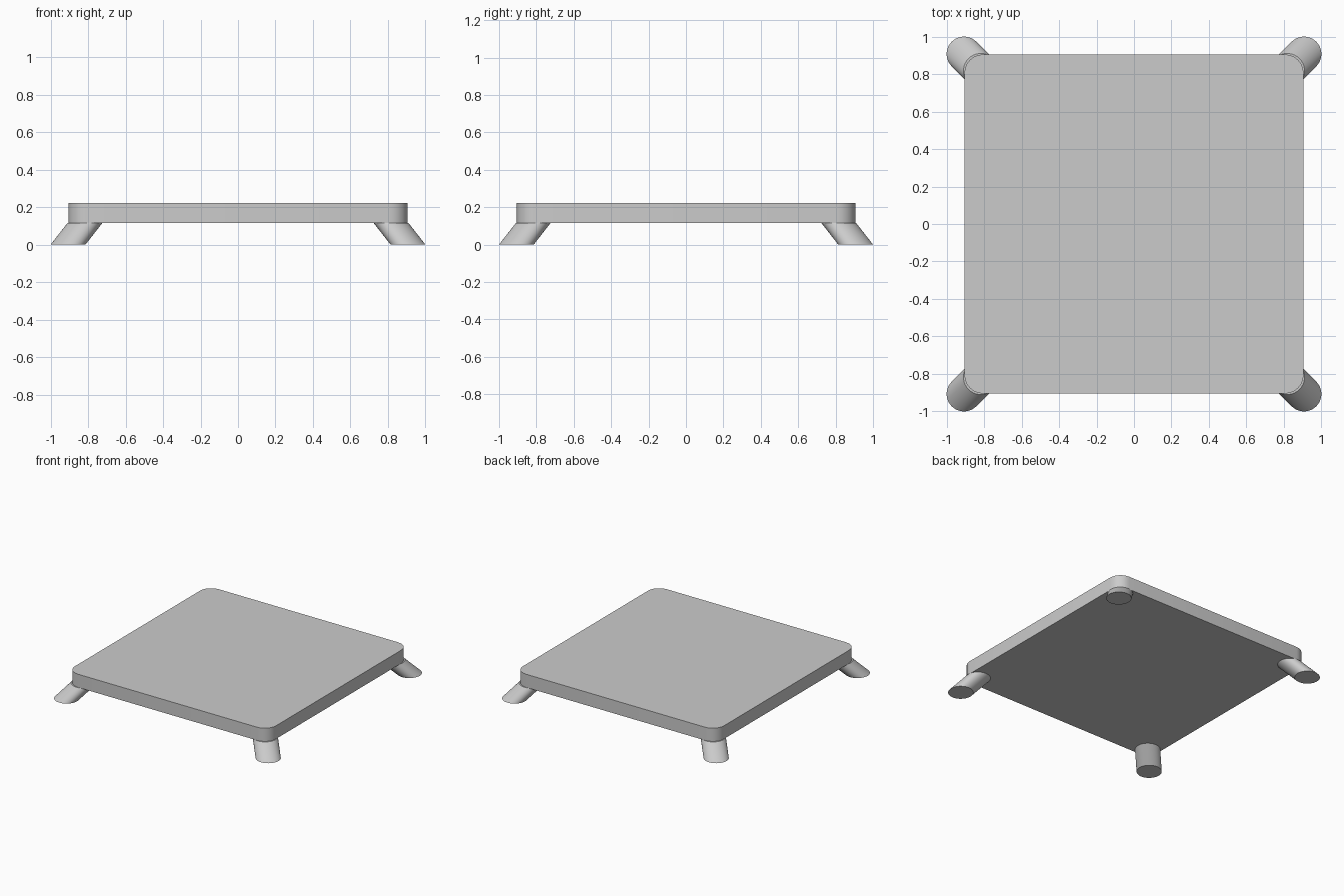
import bpy, bmesh
from math import cos, sin, pi

if "Cube" in bpy.data.objects:
    bpy.data.objects.remove(bpy.data.objects["Cube"])

HALF, RADIUS, SEGS = 0.905, 0.1, 6
Z_LEG, Z_TOP = 0.115, 0.222


def loft(name, bottom, top):
    """Solid between two matching horizontal loops."""
    bm = bmesh.new()
    lo = [bm.verts.new(p) for p in bottom]
    hi = [bm.verts.new(p) for p in top]
    n = len(lo)
    bm.faces.new(lo[::-1])
    bm.faces.new(hi)
    for i in range(n):
        j = (i + 1) % n
        bm.faces.new((lo[i], lo[j], hi[j], hi[i]))
    mesh = bpy.data.meshes.new(name)
    bm.to_mesh(mesh)
    bm.free()
    ob = bpy.data.objects.new(name, mesh)
    bpy.context.collection.objects.link(ob)
    bpy.ops.object.select_all(action='DESELECT')
    ob.select_set(True)
    bpy.context.view_layer.objects.active = ob
    bpy.ops.object.shade_smooth_by_angle(angle=pi / 6)
    return ob


def circle(cx, cy, z, r, n=40):
    return [(cx + r * cos(2 * pi * i / n), cy + r * sin(2 * pi * i / n), z) for i in range(n)]


# Slab with rounded corners
outline = []
c = HALF - RADIUS
for k, (sx, sy) in enumerate([(1, 1), (-1, 1), (-1, -1), (1, -1)]):
    for i in range(SEGS + 1):
        a = pi / 2 * (k + i / SEGS)
        outline.append((sx * c + RADIUS * cos(a), sy * c + RADIUS * sin(a)))
loft("top_slab", [(x, y, Z_LEG) for x, y in outline], [(x, y, Z_TOP) for x, y in outline])

# Round legs splayed outward at the corners, cut flat at floor and slab
LEG_R, FOOT, HEAD = 0.093, 0.907, 0.817
for side, sx in (("left", -1), ("right", 1)):
    for end, sy in (("front", -1), ("back", 1)):
        loft(f"{end}_{side}_leg",
             circle(sx * FOOT, sy * FOOT, 0, LEG_R),
             circle(sx * HEAD, sy * HEAD, Z_LEG, LEG_R))
